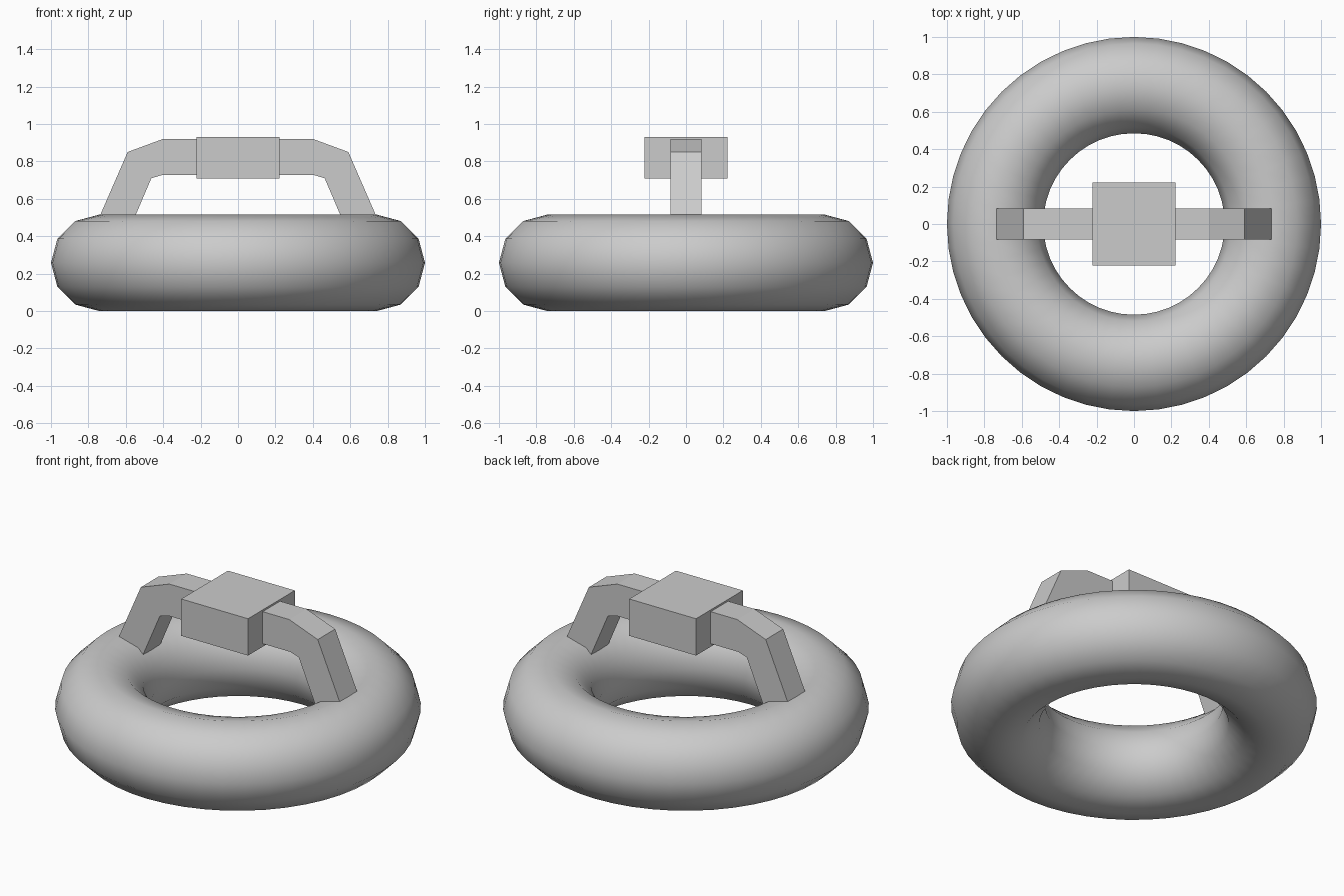
import bpy, bmesh, math

if "Cube" in bpy.data.objects:
    bpy.data.objects.remove(bpy.data.objects["Cube"])

# Smooth ring base, standing on the ground
MINOR = 0.2575
bpy.ops.mesh.primitive_torus_add(major_segments=48, minor_segments=12,
                                 major_radius=1 - MINOR, minor_radius=MINOR,
                                 location=(0, 0, MINOR))
ring = bpy.context.object
ring.name = "ring_base"
bpy.ops.object.shade_smooth()

# Arched handle: matched outer and inner outlines of the right half
outer = [(0.777, 0.42), (0.59, 0.85), (0.40, 0.92)]
inner = [(0.587, 0.42), (0.463, 0.71), (0.405, 0.727)]
mirror = lambda pts: pts + [(-x, z) for x, z in reversed(pts)]
outer, inner = mirror(outer), mirror(inner)
HALF = 0.083

bm = bmesh.new()
sections = [[bm.verts.new((x, y, z)) for (x, z), y in
             ((o, -HALF), (o, HALF), (i, HALF), (i, -HALF))]
            for o, i in zip(outer, inner)]
for a, b in zip(sections, sections[1:]):
    for k in range(4):
        n = (k + 1) % 4
        bm.faces.new((a[k], a[n], b[n], b[k]))
bm.faces.new(sections[0])
bm.faces.new(sections[-1])
bmesh.ops.recalc_face_normals(bm, faces=bm.faces)
mesh = bpy.data.meshes.new("handle")
bm.to_mesh(mesh)
bm.free()
bpy.context.collection.objects.link(bpy.data.objects.new("handle", mesh))

# Square block at the middle of the handle
bpy.ops.mesh.primitive_cube_add(size=1, location=(0, 0, 0.82))
block = bpy.context.object
block.name = "handle_block"
block.scale = (0.446, 0.446, 0.222)
